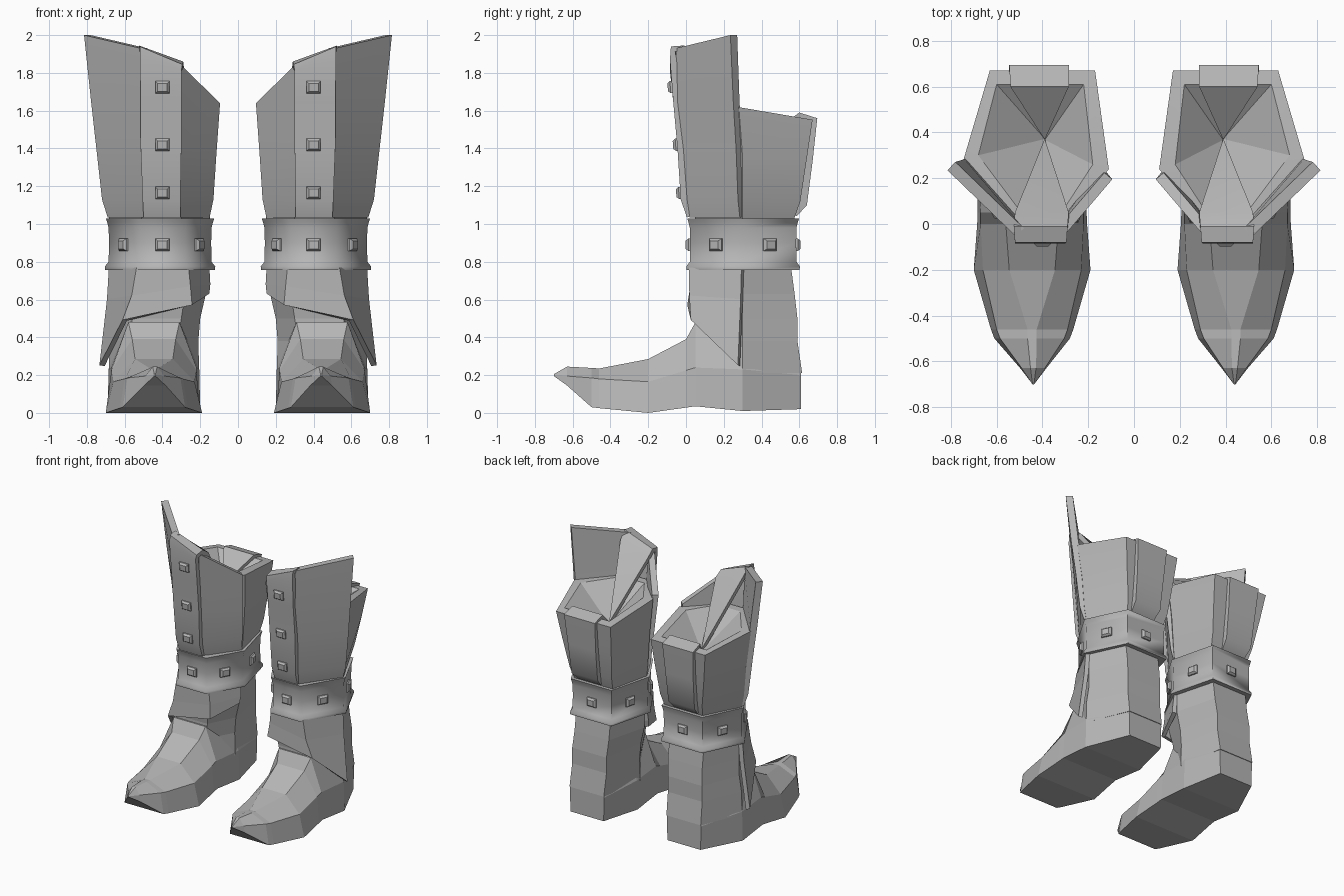
import bpy, bmesh, math
from mathutils import Vector

leather = bpy.data.materials.new("grey_leather")
leather.diffuse_color = (0.47, 0.47, 0.47, 1)


def finish(name, bm, smooth=None, thick=0):
    """Turn a bmesh into a mirrored pair of parts."""
    bmesh.ops.remove_doubles(bm, verts=bm.verts, dist=0.0005)
    bmesh.ops.recalc_face_normals(bm, faces=bm.faces)
    me = bpy.data.meshes.new(name)
    bm.to_mesh(me)
    bm.free()
    me.materials.append(leather)
    ob = bpy.data.objects.new(name, me)
    bpy.context.collection.objects.link(ob)
    if smooth:
        bpy.ops.object.select_all(action='DESELECT')
        ob.select_set(True)
        bpy.context.view_layer.objects.active = ob
        bpy.ops.object.shade_smooth_by_angle(angle=math.radians(smooth))
    if thick:
        s = ob.modifiers.new("thickness", 'SOLIDIFY')
        s.thickness, s.offset = thick, 0
    ob.modifiers.new("pair", 'MIRROR').use_mirror_merge = False
    return ob


def loft(rings, closed=True, caps=True):
    """Skin a list of equal point rows."""
    bm = bmesh.new()
    rows = [[bm.verts.new(p) for p in r] for r in rings]
    n = len(rows[0])
    for a, b in zip(rows, rows[1:]):
        for i in range(n if closed else n - 1):
            j = (i + 1) % n
            bm.faces.new((a[i], a[j], b[j], b[i]))
    if closed and caps:
        bm.faces.new(rows[0])
        bm.faces.new(rows[-1])
    return bm


def hexagon(z, xi, xo, y0, y1, f0, f1, b0, b1, ys=0.30, off=0.0):
    """Six-sided leg section: front pair, outer, back pair, inner."""
    pts = [(f0, y0), (f1, y0), (xo, ys), (b1, y1), (b0, y1), (xi, ys - 0.04)]
    c = Vector((0.41, 0.30))
    out = []
    for p in pts:
        v = Vector(p) - c
        v = c + v * (1 + off / v.length)
        out.append((v.x, v.y, z))
    return out


# Foot: cross-sections from toe to heel
# y, centre x, bottom z, bottom half width, mid z, mid half width, top z, top half width
sections = [
    (-0.70, 0.44, 0.195, 0.003, 0.20, 0.004, 0.205, 0.003),
    (-0.63, 0.44, 0.145, 0.057, 0.195, 0.05, 0.245, 0.012),
    (-0.50, 0.445, 0.03, 0.165, 0.185, 0.14, 0.238, 0.02),
    (-0.46, 0.445, 0.025, 0.18, 0.18, 0.155, 0.235, 0.02),
    (-0.20, 0.445, 0.0, 0.255, 0.165, 0.215, 0.285, 0.10),
    (0.00, 0.445, 0.028, 0.24, 0.225, 0.225, 0.39, 0.115),
    (0.05, 0.445, 0.035, 0.238, 0.24, 0.225, 0.48, 0.135),
    (0.30, 0.445, 0.01, 0.245, 0.23, 0.24, 0.48, 0.14),
    (0.61, 0.41, 0.02, 0.14, 0.20, 0.145, 0.23, 0.14)]
rings = []
for y, c, zb, wb, zm, wm, zt, wt in sections:
    rings.append([(c - wb, y, zb), (c + wb, y, zb), (c + wm, y, zm),
                  (c + wt, y, zt), (c - wt, y, zt), (c - wm, y, zm)])
finish("foot", loft(rings))

# Ankle
finish("ankle", loft([
    hexagon(0.21, 0.205, 0.685, 0.06, 0.615, 0.32, 0.58, 0.265, 0.555),
    hexagon(0.38, 0.21, 0.68, 0.06, 0.59, 0.32, 0.57, 0.26, 0.55),
    hexagon(0.50, 0.20, 0.66, 0.06, 0.59, 0.30, 0.56, 0.26, 0.55),
    hexagon(0.63, 0.17, 0.66, 0.04, 0.575, 0.28, 0.54, 0.25, 0.54),
    hexagon(0.78, 0.17, 0.66, 0.04, 0.555, 0.28, 0.53, 0.25, 0.54)]))

# Slanted cuff wrapped over the instep
finish("ankle_cuff", loft([
    [(0.165, 0.26, 0.77), (0.27, 0.035, 0.77), (0.53, 0.03, 0.77), (0.67, 0.30, 0.77)],
    [(0.16, 0.25, 0.68), (0.26, 0.035, 0.67), (0.555, 0.03, 0.62), (0.68, 0.295, 0.60)],
    [(0.165, 0.24, 0.63), (0.25, 0.02, 0.57), (0.60, 0.035, 0.49), (0.72, 0.28, 0.25)]],
    closed=False), thick=0.03)

# Belt with raised rims
belt = (0.14, 0.685, 0.02, 0.585, 0.28, 0.52, 0.22, 0.55)
finish("belt", loft([hexagon(z, *belt, off=o) for z, o in (
    (0.765, -0.03), (0.757, 0.018), (0.775, 0.02), (0.80, 0.0), (0.90, -0.002),
    (0.98, 0.0), (1.01, 0.008), (1.03, 0.015), (1.03, -0.03))]), smooth=62)

# Upper shaft with a rim and a funnel-shaped top
shaft = [
    hexagon(1.02, 0.15, 0.68, 0.05, 0.57, 0.30, 0.51, 0.22, 0.54),
    hexagon(1.12, 0.14, 0.70, 0.03, 0.605, 0.30, 0.51, 0.205, 0.56),
    hexagon(1.35, 0.125, 0.72, 0.01, 0.64, 0.30, 0.51, 0.185, 0.60),
    hexagon(1.60, 0.11, 0.745, 0.0, 0.67, 0.30, 0.51, 0.17, 0.63, ys=0.28),
    hexagon(1.60, 0.18, 0.68, 0.06, 0.61, 0.31, 0.50, 0.22, 0.60)]
shaft[3:] = [[(x, y, 1.62 - 0.17 * max(0, y - 0.27)) for x, y, z in r] for r in shaft[3:]]
shaft.append([(0.39 + 0.002 * math.cos(i), 0.37 + 0.002 * math.sin(i), 1.40) for i in range(6)])
finish("shaft", loft(shaft), smooth=20)


# Front flaps: tall outer one and low inner one
def flap(name, rows, inward):
    rings = []
    for (ax, ay, az), (bx, by, bz) in rows:
        d = Vector((bx - ax, by - ay)).normalized()
        n = Vector((-d.y, d.x)) * inward
        rings.append([(ax, ay, az), (bx, by, bz),
                      (bx + n.x, by + n.y, bz), (ax + n.x, ay + n.y, az)])
    finish(name, loft(rings), smooth=20)


flap("outer_flap", [
    ((0.50, 0.02, 1.035), (0.69, 0.285, 1.035)),
    ((0.50, 0.0, 1.13), (0.72, 0.275, 1.13)),
    ((0.51, -0.02, 1.40), (0.75, 0.265, 1.40)),
    ((0.515, -0.045, 1.65), (0.778, 0.25, 1.65)),
    ((0.515, -0.055, 1.93), (0.815, 0.235, 2.0))], 0.05)
flap("inner_flap", [
    ((0.31, 0.02, 1.035), (0.15, 0.25, 1.035)),
    ((0.31, 0.0, 1.13), (0.13, 0.24, 1.13)),
    ((0.305, -0.02, 1.40), (0.115, 0.22, 1.36)),
    ((0.30, -0.045, 1.84), (0.095, 0.195, 1.64))], -0.045)


# Straps folded over the top edge, meeting at a point inside
def strap(name, path, sign, thick):
    rings = []
    for i, (y, z0, z1, x0, x1) in enumerate(path):
        a, b = path[max(i - 1, 0)], path[min(i + 1, len(path) - 1)]
        t = Vector((b[0] - a[0], (b[1] + b[2] - a[1] - a[2]) / 2)).normalized()
        ny, nz = sign * thick * t.y, -sign * thick * t.x
        rings.append([(x0, y, z0), (x1, y, z1),
                      (x1, y + ny, z1 + nz), (x0, y + ny, z0 + nz)])
    finish(name, loft(rings), smooth=40)


strap("front_strap", [
    (0.005, 1.035, 1.035, 0.305, 0.50), (-0.028, 1.13, 1.13, 0.305, 0.505),
    (-0.045, 1.40, 1.40, 0.30, 0.515), (-0.068, 1.65, 1.65, 0.30, 0.515),
    (-0.085, 1.81, 1.87, 0.30, 0.52), (-0.08, 1.845, 1.94, 0.295, 0.52),
    (-0.01, 1.86, 1.945, 0.29, 0.525), (0.05, 1.82, 1.89, 0.285, 0.52),
    (0.37, 1.42, 1.42, 0.389, 0.391)], 1, 0.035)
strap("back_strap", [
    (0.585, 1.04, 1.04, 0.31, 0.51), (0.64, 1.10, 1.10, 0.30, 0.52),
    (0.67, 1.33, 1.33, 0.295, 0.53), (0.695, 1.56, 1.56, 0.285, 0.545),
    (0.60, 1.59, 1.59, 0.285, 0.54),
    (0.37, 1.42, 1.42, 0.389, 0.391)], -1, 0.05)


# Square studs on the front strap and on every belt side
def stud(name, pos, normal):
    n = Vector(normal).normalized()
    side = n.cross(Vector((0, 0, 1))).normalized()
    up = side.cross(n)
    rings = []
    for d, s in ((-0.02, 0.038), (0.008, 0.038), (0.022, 0.025)):
        c = Vector(pos) + n * d
        rings.append([c + side * (s * a) + up * (s * 0.85 * b)
                      for a, b in ((-1, -1), (1, -1), (1, 1), (-1, 1))])
    finish(name, loft(rings))


for y, z in ((-0.03, 1.165), (-0.047, 1.42), (-0.075, 1.725)):
    stud("strap_stud", (0.40, y, z), (0, -1, -0.08))
ring = [Vector(p) for p in hexagon(0.89, *belt)]
for i in range(6):
    a, b = ring[i], ring[(i + 1) % 6]
    d = b - a
    stud("belt_stud", (a + b) / 2, (d.y, -d.x, 0))
